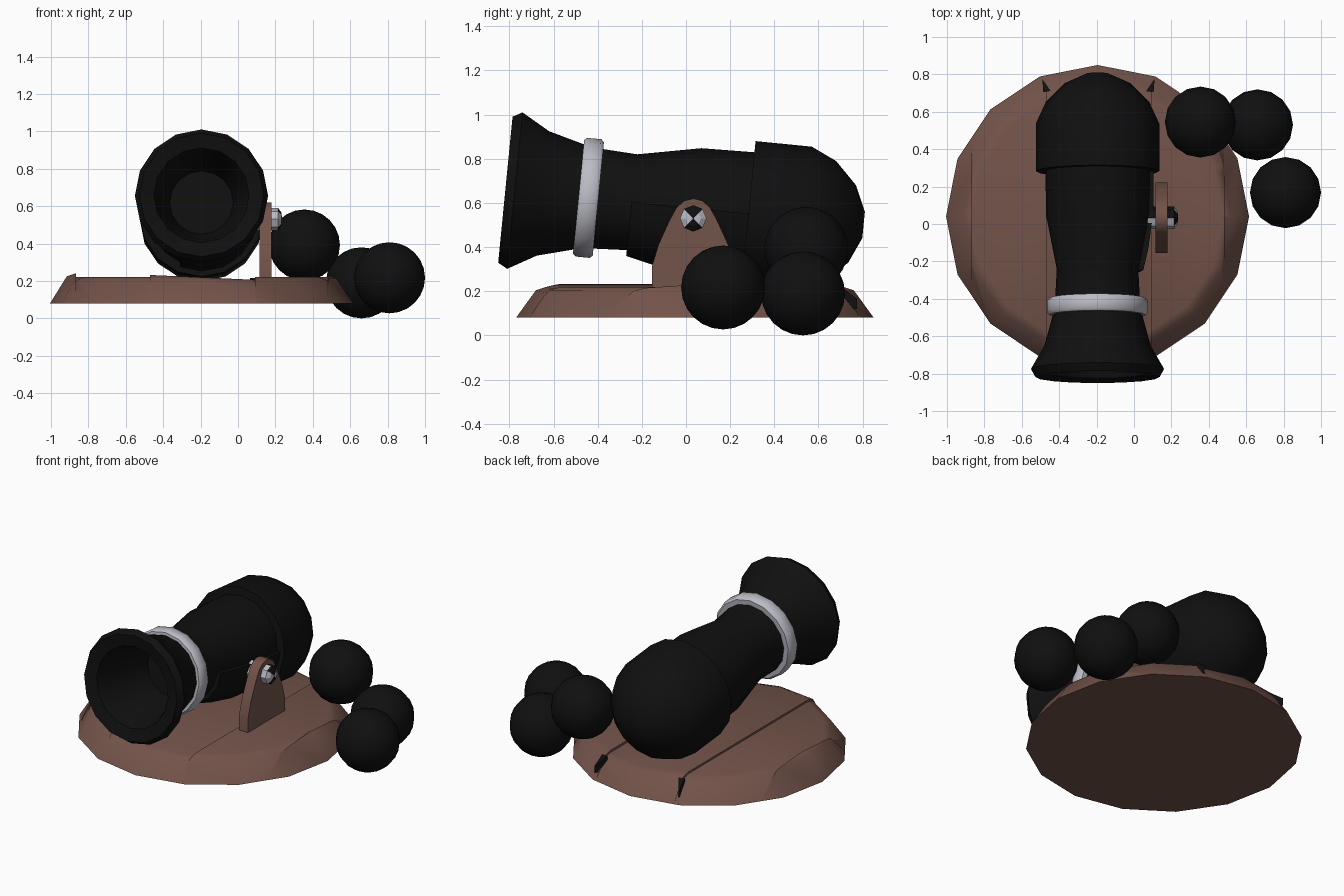
import bpy, bmesh, math
from mathutils import Matrix, Vector

if "Cube" in bpy.data.objects:
    bpy.data.objects.remove(bpy.data.objects["Cube"])


def material(name, rgb):
    m = bpy.data.materials.new(name)
    m.diffuse_color = (*rgb, 1)
    m.use_nodes = True
    m.node_tree.nodes["Principled BSDF"].inputs["Base Color"].default_value = m.diffuse_color
    return m


BLACK = material("black iron", (0.005, 0.005, 0.005))
BROWN = material("brown wood", (0.17, 0.087, 0.068))
GREY = material("light grey metal", (0.5, 0.5, 0.56))


def finish(name, bm, mats, angle=45):
    bmesh.ops.recalc_face_normals(bm, faces=bm.faces)
    me = bpy.data.meshes.new(name)
    bm.to_mesh(me)
    bm.free()
    ob = bpy.data.objects.new(name, me)
    bpy.context.collection.objects.link(ob)
    for m in mats:
        me.materials.append(m)
    bpy.ops.object.select_all(action='DESELECT')
    ob.select_set(True)
    bpy.context.view_layer.objects.active = ob
    bpy.ops.object.shade_smooth_by_angle(angle=math.radians(angle))
    return ob


def lathe(profile, n=16, start=0.0, sweep=360.0, closed=False, mat=None):
    """Revolve (distance, radius) points about local z; full or partial turn."""
    bm = bmesh.new()
    full = sweep >= 360
    count = n if full else n + 1
    rows = []
    for i in range(count):
        a = math.radians(start + sweep * i / n)
        rows.append([bm.verts.new((r * math.cos(a), r * math.sin(a), s)) for s, r in profile])
    k = len(profile)
    for i in range(n):
        a, b = rows[i], rows[(i + 1) % count]
        for j in range(k if closed else k - 1):
            bm.faces.new((a[j], b[j], b[(j + 1) % k], a[(j + 1) % k]))
    if not full:
        bm.faces.new(rows[0])
        bm.faces.new(rows[-1])
    elif not closed:
        bm.faces.new([r[0] for r in rows])
        bm.faces.new([r[-1] for r in rows])
    if mat:
        bm.transform(mat)
    return bm


# Barrel frame: origin at the muzzle, z runs back along the tilted axis, y points down
axis = Vector((0, 0.9952, -0.098))
down = axis.cross(Vector((1, 0, 0)))
frame = Matrix.Translation((-0.195, -0.82, 0.66)) @ Matrix(((1, 0, 0), down, axis)).transposed().to_4x4()

# Barrel with flared, hollow muzzle
barrel = [(0.42, 0.17), (0.07, 0.235), (0.02, 0.255), (0.002, 0.332), (0.045, 0.356), (0.173, 0.283),
          (0.333, 0.24), (0.43, 0.226), (0.581, 0.218), (0.867, 0.274), (1.15, 0.28)]
finish("barrel", lathe(barrel, mat=frame), [BLACK])

# Domed breech
breech = [(1.108, 0.25), (1.108, 0.33), (1.364, 0.33), (1.48, 0.276), (1.58, 0.176), (1.632, 0.06)]
finish("breech", lathe(breech, mat=frame), [BLACK])

# Metal band behind the muzzle
band = [(0.335, 0.2), (0.335, 0.258), (0.348, 0.27), (0.412, 0.27), (0.425, 0.258), (0.425, 0.2)]
finish("barrel_band", lathe(band, closed=True, mat=frame), [GREY])

# Cradle shell under the lower right of the barrel
cradle = [(0.576, 0.19), (0.576, 0.245), (0.70, 0.273), (0.90, 0.30), (1.12, 0.30), (1.12, 0.24)]
finish("cradle", lathe(cradle, n=5, start=0, sweep=112.5, closed=True, mat=frame), [BLACK])

# Round platform, cut into planks with slightly different heights
disc = [(0.08, 0.81), (0.205, 0.72), (0.22, 0.675)]
cuts = [-1.1, -0.865, -0.47, 0.09, 0.48, 0.7]
lifts = [(0.02, 0.02), (0, 0), (0.012, -0.014), (0, 0), (0.01, 0.008)]
for i, (left, right) in enumerate(zip(cuts, cuts[1:])):
    bm = lathe(disc, mat=Matrix.Translation((-0.195, 0.04, 0)))
    for x, sign in ((left, -1), (right, 1)):
        geom = bm.verts[:] + bm.edges[:] + bm.faces[:]
        cut = bmesh.ops.bisect_plane(bm, geom=geom, plane_co=(x, 0, 0), plane_no=(sign, 0, 0), clear_outer=True)
        edges = [e for e in cut["geom_cut"] if isinstance(e, bmesh.types.BMEdge)]
        if edges:
            bmesh.ops.edgeloop_fill(bm, edges=edges)
    a, b = lifts[i]
    for v in bm.verts:
        t = (v.co.x - left) / (right - left)
        v.co.z += (a + (b - a) * t) * min(1, (v.co.z - 0.08) / 0.12)
    finish(f"platform_plank_{i + 1}", bm, [BROWN])

# Dark pegs in the plank joints at the back
for side, x in (("left", -0.47), ("right", 0.09)):
    bm = bmesh.new()
    d = 1 if side == "left" else -1
    tri = [(x - 0.02 * d, 0.775), (x + 0.025 * d, 0.71), (x - 0.015 * d, 0.705)]
    lo = [bm.verts.new((px, py, 0.12)) for px, py in tri]
    hi = [bm.verts.new((px, py, z)) for (px, py), z in zip(tri, (0.165, 0.215, 0.215))]
    bm.faces.new(lo)
    bm.faces.new(hi)
    for j in range(3):
        k = (j + 1) % 3
        bm.faces.new((lo[j], lo[k], hi[k], hi[j]))
    finish(f"joint_peg_{side}", bm, [BLACK])

# Arched wooden support on the right
half = [(0.188, 0.2), (0.188, 0.31), (0.158, 0.41), (0.108, 0.52), (0.075, 0.58), (0.04, 0.61)]
outline = half + [(0, 0.62)] + [(-y, z) for y, z in reversed(half)]
bm = bmesh.new()
face = bm.faces.new([bm.verts.new((0.115, 0.033 + y, z)) for y, z in outline])
ext = bmesh.ops.extrude_face_region(bm, geom=[face])
bmesh.ops.translate(bm, verts=[g for g in ext["geom"] if isinstance(g, bmesh.types.BMVert)], vec=(0.065, 0, 0))
bm.normal_update()
if not any(f.normal.x < -0.9 for f in bm.faces):
    bmesh.ops.holes_fill(bm, edges=bm.edges)
finish("side_support", bm, [BROWN])

# Pivot bolt: black pin with grey side facets
turn = Matrix.Translation((0.0, 0.033, 0.53)) @ Matrix.Rotation(math.pi / 2, 4, 'Y')
bm = lathe([(0.05, 0.06), (0.215, 0.06), (0.232, 0.035), (0.236, 0.003)], n=8, start=0, mat=turn)
for f in bm.faces:
    c = f.calc_center_median()
    f.material_index = 1 if c.x > 0.21 and abs(c.y - 0.033) > abs(c.z - 0.53) else 0
for f in bm.faces:
    c = f.calc_center_median()
    if c.x < 0.21 and c.y < 0.033:
        f.material_index = 1
finish("pivot_bolt", bm, [BLACK, GREY], 20)

# Three cannonballs
for i, p in enumerate([(0.81, 0.168, 0.217), (0.66, 0.53, 0.19), (0.355, 0.545, 0.392)]):
    bm = bmesh.new()
    bmesh.ops.create_uvsphere(bm, u_segments=16, v_segments=12, radius=0.19)
    bm.transform(Matrix.Translation(p))
    finish(f"cannonball_{i + 1}", bm, [BLACK])
